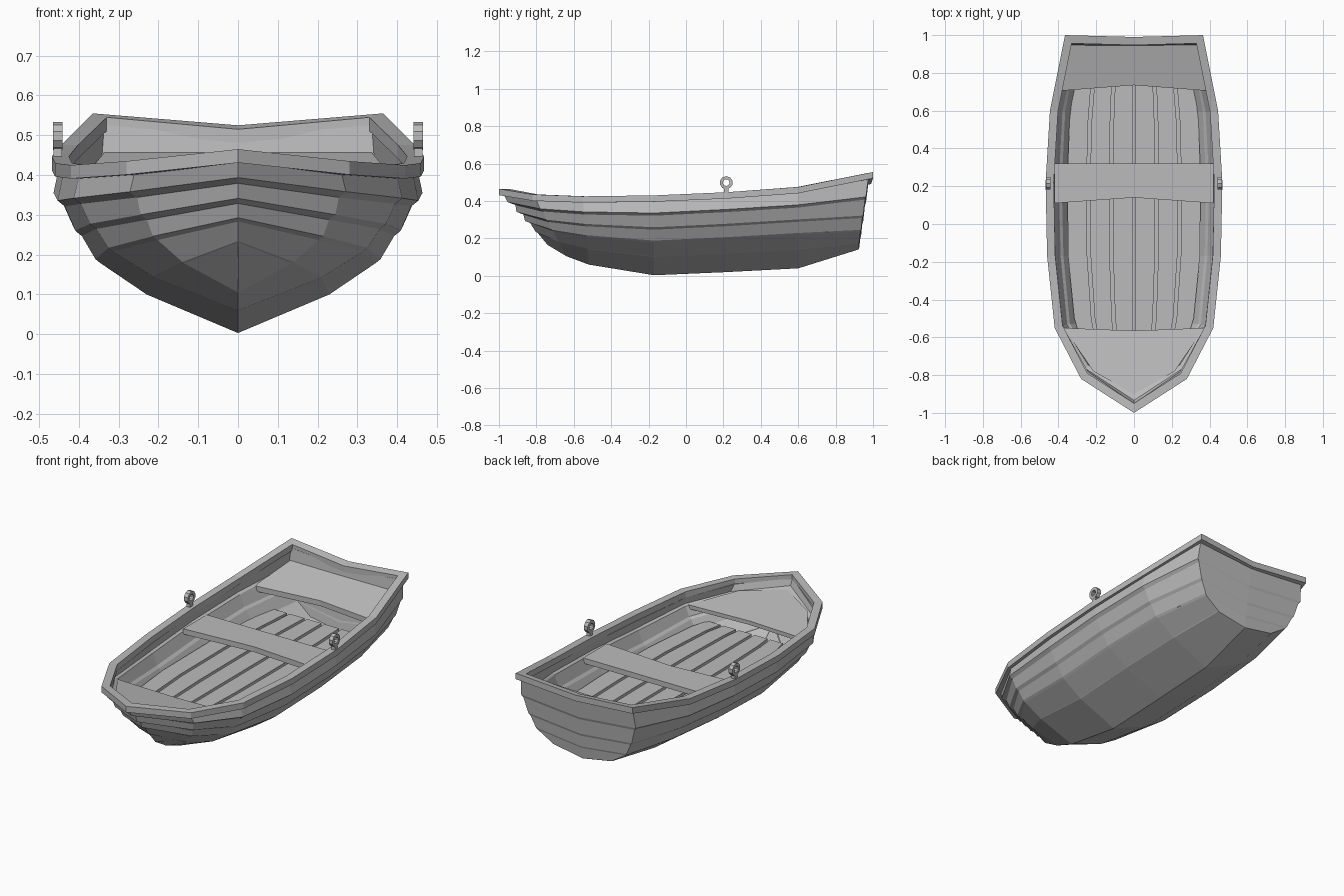
import bpy, bmesh, math
from mathutils import Vector

cube = bpy.data.objects.get("Cube")
if cube:
    bpy.data.objects.remove(cube, do_unlink=True)

grey = bpy.data.materials.new("weathered_grey")
grey.use_nodes = True
COLOUR = (0.5, 0.5, 0.5, 1)
grey.diffuse_color = COLOUR
grey.node_tree.nodes["Principled BSDF"].inputs["Base Color"].default_value = COLOUR


def finish(name, bm):
    mesh = bpy.data.meshes.new(name)
    bm.to_mesh(mesh)
    bm.free()
    mesh.materials.append(grey)
    obj = bpy.data.objects.new(name, mesh)
    bpy.context.scene.collection.objects.link(obj)
    return obj


def slab(name, outline, top, thick, slope=0, hinge=0):
    """Board from an outline of (x, y) points, tilted about the line y = hinge."""
    bm = bmesh.new()
    face = bm.faces.new([bm.verts.new((x, y, top + slope * (y - hinge))) for x, y in outline])
    ext = bmesh.ops.extrude_face_region(bm, geom=[face])
    for v in ext["geom"]:
        if isinstance(v, bmesh.types.BMVert):
            v.co.z -= thick
    bmesh.ops.recalc_face_normals(bm, faces=bm.faces)
    return finish(name, bm)


def mirrored(half):
    """Close a +x half outline with its mirror image."""
    return half + [(-x, y) for x, y in reversed(half) if x > 0]


# Hull stations: y at top, half width, top z, keel z, rake of keel, power, lap in x and y
stations = [(-.975, 0, .435, .165, .235, 1, 0, -2.3), (-.80, .26, .405, .105, .16, 1, 1, -1),
            (-.55, .40, .395, .06, .03, 1, 1, -.2), (-.17, .44, .40, .003, 0, 1, 1, 0),
            (.22, .45, .42, .02, 0, 1, 1, 0), (.60, .43, .445, .04, 0, 1, 1, 0),
            (.975, .35, .525, .14, -.055, 1.7, .6, .3)]
# Plank joints as fractions of half width and height, with lap size
joints = [(.53, .25, .002), (.80, .455, .006), (.91, .63, .008), (1.01, .82, .009)]


def section(st):
    """Half section from keel to sheer, stepped out at each lapped joint."""
    y, w, top, low, rake, power, lap_x, lap_y = st
    rows = [(0, 0, 0)]
    for fx, fz, lap in joints:
        rows += [(fx, fz, -lap), (fx, fz, lap)]
    rows.append((1, 1, 0))
    pts = []
    for fx, fz, lap in rows:
        f = fz ** power
        pts.append(Vector((fx * w + lap * lap_x, y + rake * (1 - f) + lap * lap_y,
                           low + (top - low) * f + lap * .8)))
    return pts


# Lapped hull with transom
bm = bmesh.new()


def quad(*pts):
    bm.faces.new([bm.verts.new(p) for p in pts])


def flip(p):
    return Vector((-p.x, p.y, p.z))


sections = [section(s) for s in stations]
for a, b in zip(sections, sections[1:]):
    for j in range(len(a) - 1):
        q = (a[j], b[j], b[j + 1], a[j + 1])
        quad(*q)
        quad(*[flip(p) for p in reversed(q)])
stern = sections[-1]
middle = [Vector((0, p.y, p.z - (.032 if j else 0))) for j, p in enumerate(stern)]
for j in range(len(stern) - 1):
    q = (stern[j], middle[j], middle[j + 1], stern[j + 1])
    quad(*q)
    quad(*[flip(p) for p in reversed(q)])
bmesh.ops.remove_doubles(bm, verts=bm.verts, dist=.0005)
bmesh.ops.recalc_face_normals(bm, faces=bm.faces)
if min(bm.faces, key=lambda f: f.calc_center_median().z).normal.z > 0:
    bmesh.ops.reverse_faces(bm, faces=bm.faces)
hull = finish("hull", bm)
shell = hull.modifiers.new("shell", "SOLIDIFY")
shell.thickness = .025
shell.offset = -1

# Gunwale: mitred rail around the sheer
rail = [(0, -1, .465), (.28, -.82, .435), (.42, -.55, .425), (.46, -.17, .43),
        (.468, .22, .447), (.445, .60, .475), (.365, 1, .555), (0, .99, .525)]
loop = [Vector(p) for p in rail] + [flip(Vector(p)) for p in reversed(rail[1:-1])]
bm = bmesh.new()
rings = []
for i, p in enumerate(loop):
    d1 = (p - loop[i - 1]).to_2d().normalized()
    d2 = (loop[(i + 1) % len(loop)] - p).to_2d().normalized()
    n1, n2 = Vector((-d1.y, d1.x)), Vector((-d2.y, d2.x))
    inward = (n1 + n2) / (1 + n1.dot(n2)) * .043
    inner = p + inward.to_3d()
    if p.y > .9:
        inner.z -= .01
    drop = Vector((0, 0, -.034))
    rings.append([bm.verts.new(v) for v in (p, inner, inner + drop, p + drop)])
for i, ring in enumerate(rings):
    nxt = rings[(i + 1) % len(rings)]
    for k in range(4):
        m = (k + 1) % 4
        bm.faces.new((ring[k], nxt[k], nxt[m], ring[m]))
bmesh.ops.recalc_face_normals(bm, faces=bm.faces)
finish("gunwale", bm)

# Seats: the bow and stern ones rise towards the ends
slab("bow_seat", mirrored([(0, -.90), (.215, -.78), (.372, -.55), (0, -.565)]),
     .348, .022, -.15, -.55)
slab("middle_seat", mirrored([(0, .14), (.42, .11), (.42, .32), (0, .32)]), .367, .03)
slab("stern_seat", mirrored([(0, .735), (.39, .705), (.335, .95), (0, .95)]),
     .393, .03, .27, .71)

# Floor boards with narrow gaps over a base
floor = [(-.60, .295), (-.50, .325), (-.17, .358), (.25, .362), (.55, .35), (.76, .325)]
slab("floor_base", mirrored([(w - .01, y) for y, w in floor]), .242, .01)
COUNT = 6
for i in range(COUNT):
    left, right = 2 * i / COUNT - 1, 2 * (i + 1) / COUNT - 1
    edge = [(left * w + .009, y) for y, w in floor]
    edge += [(right * w - .009, y) for y, w in reversed(floor)]
    slab(f"floor_board_{i + 1}", edge, .26, .018)

# Oarlocks: flat ring on a short post
for side, x in (("left", .453), ("right", -.453)):
    bm = bmesh.new()
    centre = Vector((x, .215, .498))
    corners = [bm.verts.new(centre + Vector((dx, 0, r)))
               for dx, r in ((-.012, .018), (.012, .018), (.012, .035), (-.012, .035))]
    edges = [bm.edges.new((corners[k], corners[k - 1])) for k in range(4)]
    bmesh.ops.spin(bm, geom=corners + edges, cent=centre, axis=(1, 0, 0),
                   angle=math.tau, steps=10)
    bmesh.ops.remove_doubles(bm, verts=bm.verts, dist=.0005)
    bmesh.ops.recalc_face_normals(bm, faces=bm.faces)
    finish(f"oarlock_ring_{side}", bm)
    bpy.ops.mesh.primitive_cube_add(size=1, location=(x, .215, .452))
    post = bpy.context.object
    post.name = f"oarlock_post_{side}"
    post.scale = (.022, .024, .05)
    post.data.materials.append(grey)
